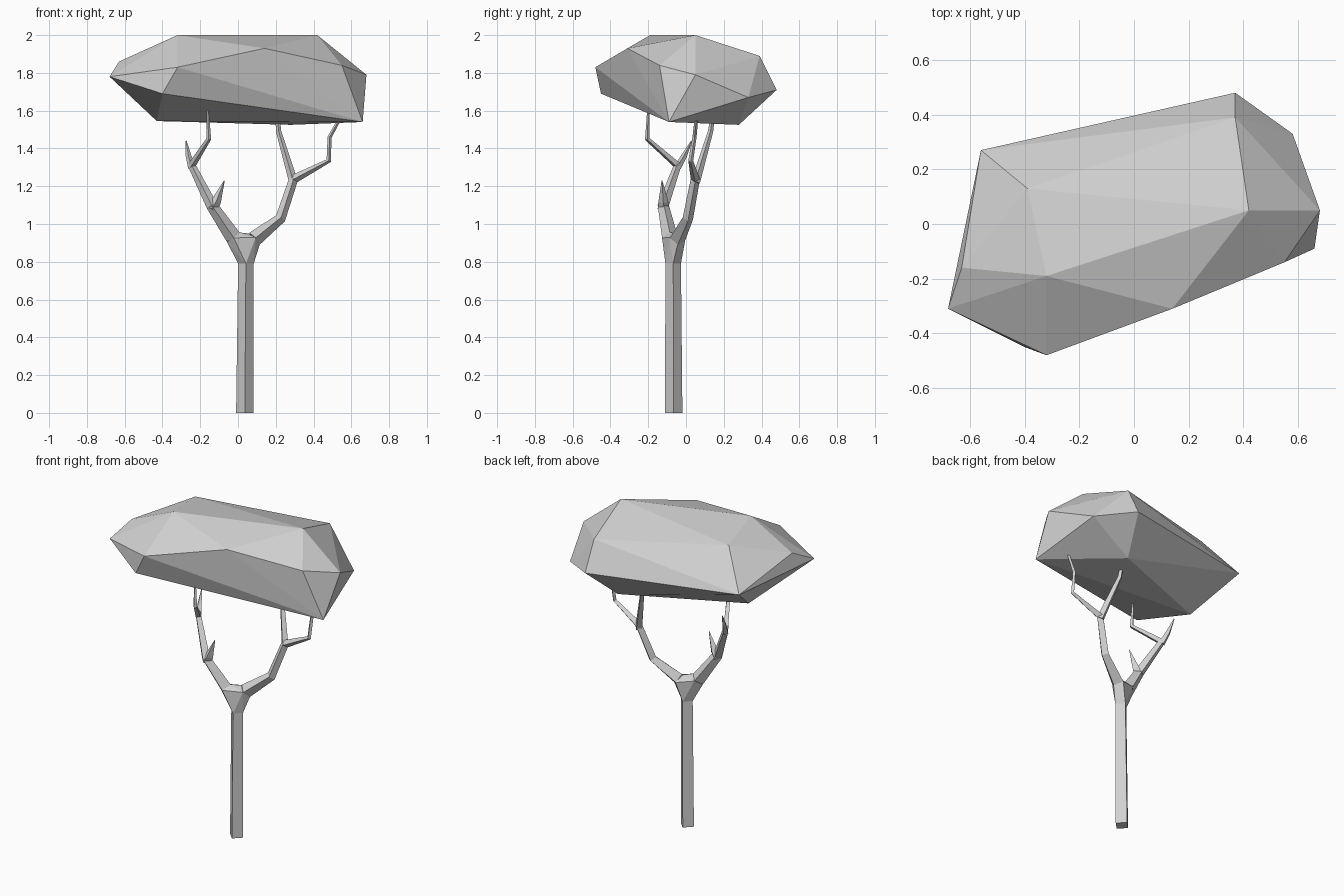
import bpy
import bmesh
from mathutils import Vector

cube = bpy.data.objects.get("Cube")
if cube:
    bpy.data.objects.remove(cube, do_unlink=True)

GREY = (0.64, 0.64, 0.64, 1)
grey = bpy.data.materials.new("pale_grey")
grey.use_nodes = True
grey.diffuse_color = GREY
grey.node_tree.nodes["Principled BSDF"].inputs["Base Color"].default_value = GREY


def finish(name, bm):
    """Turn a bmesh into a flat-shaded object."""
    bmesh.ops.recalc_face_normals(bm, faces=bm.faces[:])
    mesh = bpy.data.meshes.new(name)
    bm.to_mesh(mesh)
    bm.free()
    mesh.materials.append(grey)
    obj = bpy.data.objects.new(name, mesh)
    bpy.context.collection.objects.link(obj)
    return obj


def diamond(centre, direction, r):
    """Four corners of a diamond section square to the direction."""
    d = direction.normalized()
    v = Vector((0, 1, 0))
    v = (v - d * v.dot(d)).normalized()
    u = v.cross(d)
    return [centre + k * r for k in (u, v, -u, -v)]


def hull(name, points):
    bm = bmesh.new()
    for p in points:
        bm.verts.new(p)
    result = bmesh.ops.convex_hull(bm, input=bm.verts[:])
    spare = {g for g in result["geom_interior"] + result["geom_unused"]
             if isinstance(g, bmesh.types.BMVert)}
    bmesh.ops.delete(bm, geom=list(spare), context="VERTS")
    return finish(name, bm)


def limb(name, path):
    """Tapered four-sided tube through (x, y, z, radius) points."""
    bm = bmesh.new()
    pts = [Vector(p[:3]) for p in path]
    rings = []
    for i, p in enumerate(pts):
        d = Vector()
        if i > 0:
            d += (p - pts[i - 1]).normalized()
        if i < len(pts) - 1:
            d += (pts[i + 1] - p).normalized()
        rings.append([bm.verts.new(c) for c in diamond(p, d, path[i][3])])
    for a, b in zip(rings, rings[1:]):
        for k in range(4):
            n = (k + 1) % 4
            bm.faces.new((a[k], a[n], b[n], b[k]))
    bm.faces.new(rings[0])
    bm.faces.new(rings[-1])
    return finish(name, bm)


# Trunk and the swelling where it forks
limb("trunk", [(0.036, -0.065, 0, 0.046), (0.042, -0.068, 0.82, 0.041)])
left_root = Vector((-0.025, -0.085, 0.93))
right_root = Vector((0.085, -0.045, 0.92))
hull("fork",
     diamond(Vector((0.042, -0.068, 0.79)), Vector((0, 0, 1)), 0.041)
     + diamond(left_root, Vector((-0.6, -0.1, 0.8)), 0.042)
     + diamond(right_root, Vector((0.7, 0.3, 0.7)), 0.042))

# Branches on the -x side
limb("west_branch", [(*left_root, 0.042), (-0.14, -0.12, 1.1, 0.03),
                     (-0.245, -0.045, 1.31, 0.02)])
limb("west_short_twig", [(-0.245, -0.045, 1.3, 0.02), (-0.262, -0.01, 1.36, 0.015),
                         (-0.275, 0.03, 1.44, 0.003)])
limb("west_long_twig", [(-0.245, -0.045, 1.31, 0.02), (-0.155, -0.205, 1.45, 0.013),
                        (-0.16, -0.2, 1.6, 0.006)])
limb("west_spike", [(-0.14, -0.12, 1.08, 0.03), (-0.115, -0.12, 1.12, 0.026),
                    (-0.072, -0.127, 1.23, 0.002)])

# Branches on the +x side
limb("east_branch", [(*right_root, 0.042), (0.225, 0.01, 1.03, 0.028),
                     (0.295, 0.05, 1.24, 0.024)])
limb("east_inner_twig", [(0.295, 0.05, 1.22, 0.024), (0.215, 0.13, 1.49, 0.014),
                         (0.21, 0.14, 1.56, 0.012)])
limb("east_outer_twig", [(0.29, 0.05, 1.235, 0.024), (0.48, 0.025, 1.335, 0.013),
                         (0.485, 0.045, 1.46, 0.011), (0.54, 0.055, 1.56, 0.009)])

# Faceted canopy
hull("canopy", [
    (-0.32, -0.19, 2.0), (0.42, 0.05, 2.0), (-0.39, 0.13, 1.955), (0.37, 0.39, 1.89),
    (0.14, -0.31, 1.93), (-0.32, -0.48, 1.83), (0.55, -0.14, 1.84), (0.68, 0.05, 1.79),
    (-0.63, -0.16, 1.86), (-0.68, -0.31, 1.78), (-0.56, 0.27, 1.74), (0.37, 0.48, 1.71),
    (0.58, 0.33, 1.67), (-0.40, -0.45, 1.69), (0.66, -0.09, 1.54), (-0.43, -0.01, 1.545),
    (0.28, 0.28, 1.525)])
